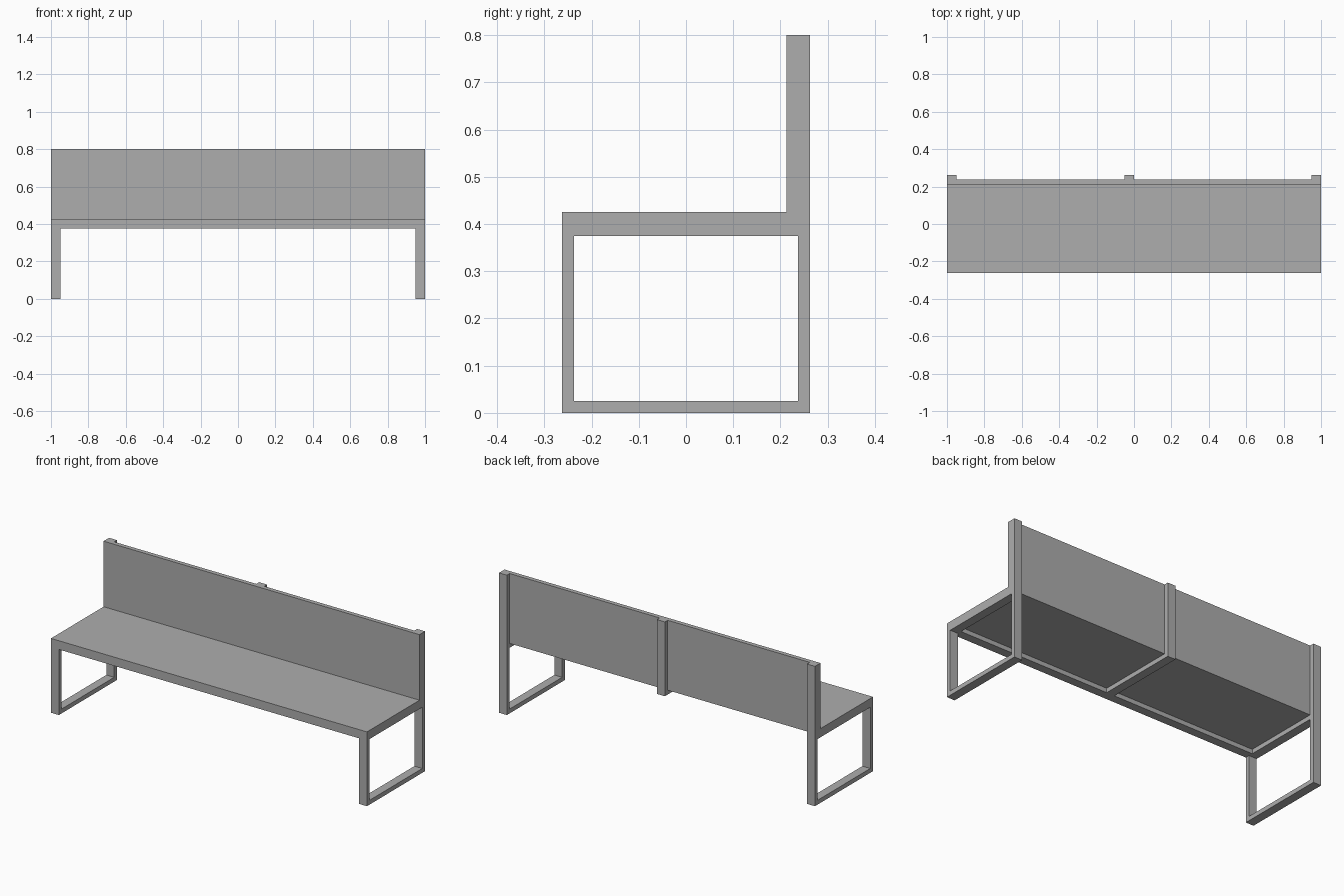
import bpy
import bmesh
from mathutils import Matrix, Vector

default = bpy.data.objects.get("Cube")
if default:
    bpy.data.objects.remove(default, do_unlink=True)

# Single grey finish
grey = bpy.data.materials.new("warm_grey")
grey.use_nodes = True
colour = (0.42, 0.42, 0.42, 1)
grey.diffuse_color = colour
grey.node_tree.nodes["Principled BSDF"].inputs["Base Color"].default_value = colour

T = 0.025          # tube and panel thickness
W = 0.05           # tube width
FRONT, BACK = -0.2625, 0.2625
UNDER, SEAT, TOP = 0.375, 0.425, 0.8


def box(name, x, y, z):
    """Box spanning the given (low, high) ranges."""
    low, high = (Vector(corner) for corner in zip(x, y, z))
    size = high - low
    bm = bmesh.new()
    bmesh.ops.create_cube(bm, size=1)
    bmesh.ops.transform(bm, verts=bm.verts,
                        matrix=Matrix.Translation((low + high) / 2) @ Matrix.Diagonal((*size, 1)))
    mesh = bpy.data.meshes.new(name)
    bm.to_mesh(mesh)
    bm.free()
    mesh.materials.append(grey)
    obj = bpy.data.objects.new(name, mesh)
    bpy.context.collection.objects.link(obj)
    return obj


# Seat and backrest panels
box("seat_panel", (-1, 1), (FRONT, BACK - 2 * T), (SEAT - T, SEAT))
box("backrest_panel", (-1, 1), (BACK - 2 * T, BACK - T), (SEAT - T, TOP))

# End frames: front leg, foot bar, seat crossbar and full-height back post
for side, x in (("right", (-1, W - 1)), ("left", (1 - W, 1))):
    box(side + "_front_leg", x, (FRONT, FRONT + T), (T, UNDER))
    box(side + "_foot_bar", x, (FRONT, BACK - T), (0, T))
    box(side + "_seat_crossbar", x, (FRONT, BACK - T), (UNDER, SEAT - T))
    box(side + "_back_post", x, (BACK - T, BACK), (0, TOP))

# Middle support and the two front rails beside it
middle = (-W, 0)
box("middle_crossbar", middle, (FRONT, BACK - T), (UNDER, SEAT - T))
box("middle_back_post", middle, (BACK - T, BACK), (UNDER, TOP))
for side, x in (("right", (W - 1, -W)), ("left", (0, 1 - W))):
    box(side + "_front_rail", x, (FRONT, FRONT + W), (UNDER, SEAT - T))
